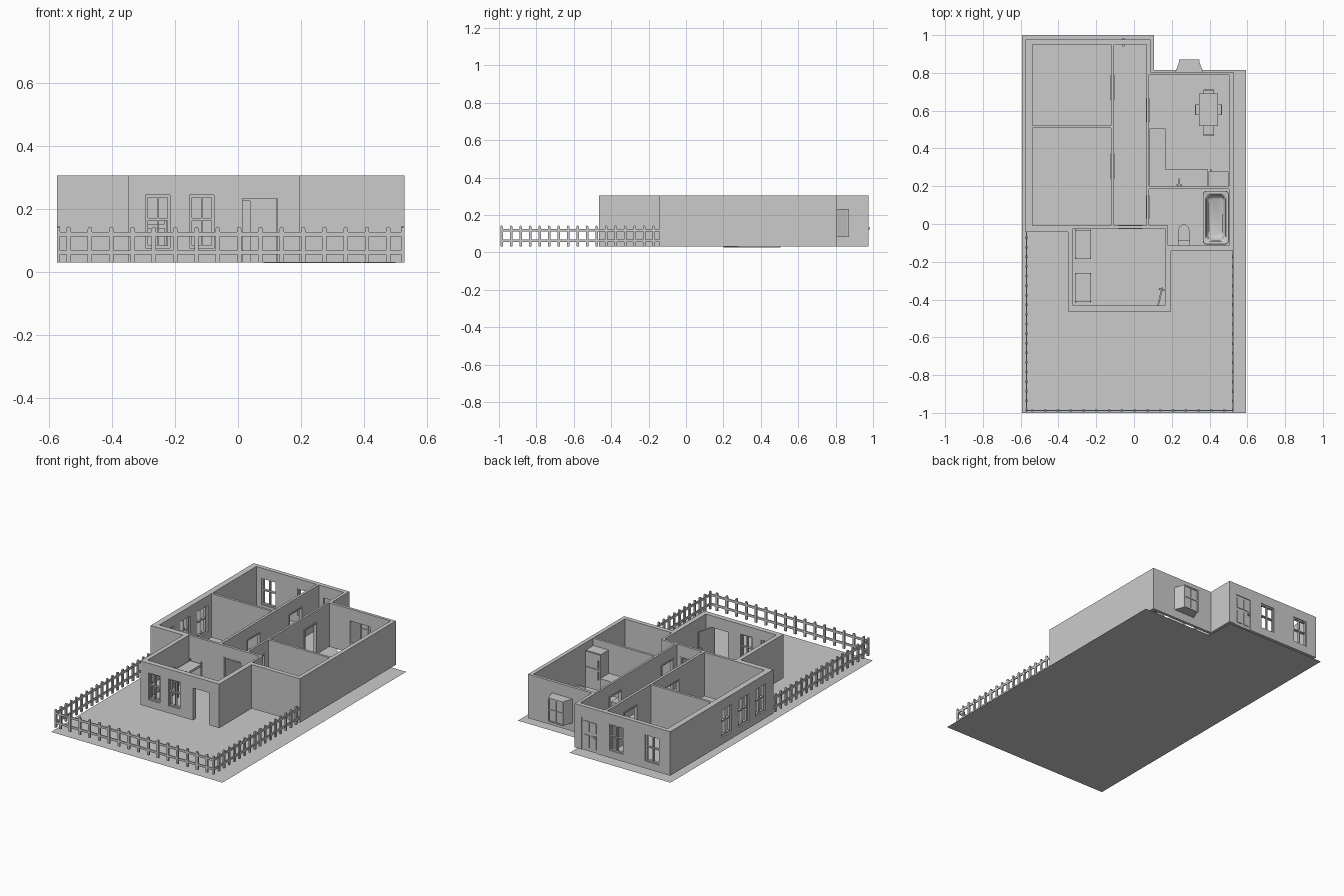
import bpy, bmesh
from math import sin, cos, pi, radians
from mathutils import Vector, Matrix

if "Cube" in bpy.data.objects:
    bpy.data.objects.remove(bpy.data.objects["Cube"])

Z0, Z1 = 0.03, 0.305          # wall bottom and top


def finish(name, bm):
    bmesh.ops.recalc_face_normals(bm, faces=bm.faces)
    me = bpy.data.meshes.new(name)
    bm.to_mesh(me)
    bm.free()
    ob = bpy.data.objects.new(name, me)
    bpy.context.collection.objects.link(ob)
    return ob


def boxes(name, items):
    """One object from boxes (x0, x1, y0, y1, z0, z1)."""
    bm = bmesh.new()
    for x0, x1, y0, y1, z0, z1 in items:
        m = Matrix.LocRotScale(Vector((x0 + x1, y0 + y1, z0 + z1)) / 2, None,
                               Vector((x1 - x0, y1 - y0, z1 - z0)))
        bmesh.ops.create_cube(bm, size=1, matrix=m)
    return finish(name, bm)


def loft(name, loops, smooth=False, cap_end=True):
    """Join equal-length point loops with quads."""
    bm = bmesh.new()
    rows = [[bm.verts.new(p) for p in l] for l in loops]
    n = len(rows[0])
    for a, b in zip(rows, rows[1:]):
        for i in range(n):
            bm.faces.new((a[i], a[(i + 1) % n], b[(i + 1) % n], b[i]))
    bm.faces.new(rows[0])
    if cap_end:
        bm.faces.new(rows[-1])
    ob = finish(name, bm)
    if smooth:
        bpy.context.view_layer.objects.active = ob
        ob.select_set(True)
        bpy.ops.object.shade_smooth_by_angle(angle=radians(40))
        ob.select_set(False)
    return ob


def prism(name, poly, z0, z1):
    return loft(name, [[(x, y, z) for x, y in poly] for z in (z0, z1)])


def cut(target, cutter):
    cutter.hide_render = True
    m = target.modifiers.new("cut", 'BOOLEAN')
    m.operation, m.solver, m.object = 'DIFFERENCE', 'EXACT', cutter
    bpy.context.view_layer.objects.active = target
    bpy.ops.object.modifier_apply(modifier=m.name)
    bpy.data.objects.remove(cutter)


def along(axis, c, t, u0, u1, z0, z1):
    """Box in a wall running along axis, centred on line c with half depth t."""
    return (u0, u1, c - t, c + t, z0, z1) if axis == 'x' else (c - t, c + t, u0, u1, z0, z1)


# ground sheet
bm = bmesh.new()
bm.faces.new([bm.verts.new((x, y, 0)) for x, y in
              [(-.593, -1), (.593, -1), (.593, .815), (.105, .815), (.105, 1), (-.593, 1)]])
finish("ground", bm)

# house walls: footprint minus rooms
walls = prism("walls", [(-.575, -.042), (-.35, -.042), (-.35, -.464), (.195, -.464), (.195, -.143),
                        (.528, -.143), (.528, .806), (.087, .806), (.087, .977), (-.575, .977)], Z0, Z1)
cut(walls, boxes("rooms", [(x0, x1, y0, y1, 0, .4) for x0, x1, y0, y1 in [
    (-.538, -.122, .522, .95), (-.538, -.122, -.008, .507), (-.106, .067, -.008, .95),
    (.08, .503, .2, .788), (-.323, .165, -.432, -.024)]]))
cut(walls, prism("bath_room", [(.08, .185), (.08, -.008), (.18, -.008), (.18, -.115),
                               (.503, -.115), (.503, .185)], 0, .4))

# openings: (axis, wall line, centre, width)
windows = [('x', -.448, -.255, .079), ('x', -.448, -.115, .079),
           ('x', .964, -.204, .1), ('x', .964, -.452, .1),
           ('y', -.557, .42, .1), ('y', -.557, .25, .1), ('y', -.557, .085, .1)]
doors = [('x', -.448, .069, .111), ('x', .964, -.017, .112), ('x', -.016, -.02, .13),
         ('y', -.114, .722, .135), ('y', -.114, .307, .135), ('y', .0735, .602, .125),
         ('y', .0735, .09, .12)]
WB, WT, DT = .076, .244, .232
holes = [along(a, c, .04, u - w / 2, u + w / 2, WB, WT) for a, c, u, w in windows]
holes += [along(a, c, .04, u - w / 2, u + w / 2, 0, DT) for a, c, u, w in doors]
cut(walls, boxes("openings", holes + [(.222, .365, .77, .82, .085, .23)]))

# window frames: jambs, head, sill, mullion, transom
bars = []
for a, c, u, w in windows:
    h, f = w / 2, .008
    for p, q, z0, z1 in [(-h, -h + f, WB, WT), (h - f, h, WB, WT), (-.003, .003, WB, WT),
                         (-h, h, WB, WB + f), (-h, h, WT - f, WT), (-h, h, .163, .17)]:
        bars.append(along(a, c, .008, u + p, u + q, z0, z1))
boxes("window_frames", bars)

# interior door frames
bars = []
for a, c, u, w in doors[2:]:
    h, f = w / 2, .007
    for p, q, z0, z1 in [(-h, -h + f, Z0, DT), (h - f, h, Z0, DT), (-h, h, DT - f, DT)]:
        bars.append(along(a, c, .0105, u + p, u + q, z0, z1))
boxes("door_frames", bars)

# back door with panels and knob
boxes("back_door", [(-.073, .039, .958, .972, Z0, DT), (-.06, -.022, .97, .976, .15, .215),
                    (-.012, .026, .97, .976, .15, .215), (-.06, -.022, .97, .976, .05, .13),
                    (-.012, .026, .97, .976, .05, .13), (-.062, -.05, .94, .985, .122, .134)])
# front door, standing open into the room
leaf = boxes("front_door", [(-.004, .004, 0, .1, Z0, DT), (-.016, .016, .084, .094, .122, .134)])
leaf.location = (.126, -.434, 0)
leaf.rotation_euler.z = radians(-14)

# bay window: glazed trapezoid open to the kitchen
bay = [(.217, .8), (.243, .868), (.342, .868), (.368, .8)]
bm = bmesh.new()
lo, hi = [[bm.verts.new((x, y, z)) for x, y in bay] for z in (.082, .232)]
for i in range(3):
    bm.faces.new((lo[i], lo[i + 1], hi[i + 1], hi[i]))
bm.faces.new(lo)
bm.faces.new(hi)
finish("bay_window", bm)
e = .004
boxes("bay_posts", [(x - e, x + e, y - e, y + e, .082, .232) for x, y in bay] +
      [(.243, .342, .864, .872, z, z + .008) for z in (.082, .153, .224)] +
      [(.289, .296, .864, .871, .082, .232)])


# picket fence
def fence(name, axis, c, u0, u1, first, step):
    bars = [along(axis, c, .003, u0, u1, z, z + .014) for z in (.054, .112)]
    boxes(name + "_rails", bars)
    r, zt = .007, .136
    prof = [(-r, Z0), (r, Z0)] + [(r * cos(pi * k / 4), zt + r * sin(pi * k / 4)) for k in range(5)]
    bm = bmesh.new()
    u = first
    while u < u1 - r:
        rows = [[bm.verts.new((u + p, c + s, z) if axis == 'x' else (c + s, u + p, z))
                 for p, z in prof] for s in (-.005, .005)]
        for row in rows:
            bm.faces.new(row)
        for i in range(len(prof)):
            j = (i + 1) % len(prof)
            bm.faces.new((rows[0][i], rows[0][j], rows[1][j], rows[1][i]))
        u += step
    finish(name + "_pickets", bm)


fence("front_fence", 'x', -.988, -.575, .528, -.538, .0677)
fence("left_fence", 'y', -.57, -.993, -.042, -.986, .0508)
fence("right_fence", 'y', .523, -.993, -.143, -.986, .0508)

# bunk beds
for k, y in enumerate((-.185, -.415)):
    x0, x1, y1, p = -.312, -.227, y + .155, .007
    boxes("bunk_bed_%d" % k,
          [(x, x + p, v, v + p, Z0, .165) for x in (x0, x1 - p) for v in (y, y1 - p)] +
          [(x0 + .002, x1 - .002, y + .002, y1 - .002, z, z + .014) for z in (.062, .138)])

# kitchen counter, tap and tall cabinet
prism("counter", [(.081, .201), (.392, .201), (.392, .288), (.166, .288), (.166, .505), (.081, .505)],
      .027, .115)
boxes("tap", [(.225, .255, .203, .212, .115, .128), (.236, .244, .205, .24, .128, .134)])
boxes("tall_cabinet", [(.395, .5, .201, .275, .028, .26), (.397, .498, .275, .28, .035, .16),
                       (.397, .498, .275, .28, .167, .256), (.405, .411, .28, .29, .1, .15),
                       (.405, .411, .28, .29, .175, .22)])

# dining table and four chairs
boxes("table", [(.345, .445, .52, .69, .103, .112)] +
      [(x, x + .009, y, y + .009, Z0, .103) for x in (.35, .431) for y in (.525, .676)])
for k, (x, y, r) in enumerate([(.395, .685, 0), (.395, .495, 180), (.351, .605, 90), (.439, .605, -90)]):
    ch = boxes("chair_%d" % k, [(-.028, .028, -.03, .028, .075, .082), (-.028, .028, .022, .028, .082, .138)] +
               [(a, a + .006, b, b + .006, Z0, .075) for a in (-.028, .022) for b in (-.03, .022)])
    ch.location = (x, y, 0)
    ch.rotation_euler.z = radians(r)


# bathroom fittings
def rounded(cx, cy, hx, hy, r, z, n=5):
    pts = []
    for q, (sx, sy) in enumerate([(1, 1), (-1, 1), (-1, -1), (1, -1)]):
        for k in range(n + 1):
            a = pi / 2 * (q + k / n)
            pts.append((cx + sx * (hx - r) + r * cos(a), cy + sy * (hy - r) + r * sin(a), z))
    return pts


loft("bathtub", [rounded(.433, .034, hx, hy, r, z) for hx, hy, r, z in [
    (.066, .138, .018, Z0), (.069, .142, .02, .088), (.067, .14, .02, .094), (.055, .126, .025, .094),
    (.05, .12, .025, .088), (.045, .112, .025, .055), (.035, .1, .025, .045)]], smooth=True)
loft("toilet_bowl", [[(.264 + s * cos(pi * k / 10), -.04 + .038 * s / .03 * sin(pi * k / 10), z)
                      for k in range(11)] + [(.264 - s, -.088, z), (.264 + s, -.088, z)]
                     for s, z in [(.018, Z0), (.02, .05), (.03, .07), (.03, .078)]], smooth=True)
boxes("toilet_tank", [(.234, .294, -.113, -.086, .06, .118), (.232, .296, -.114, -.084, .118, .124)])
